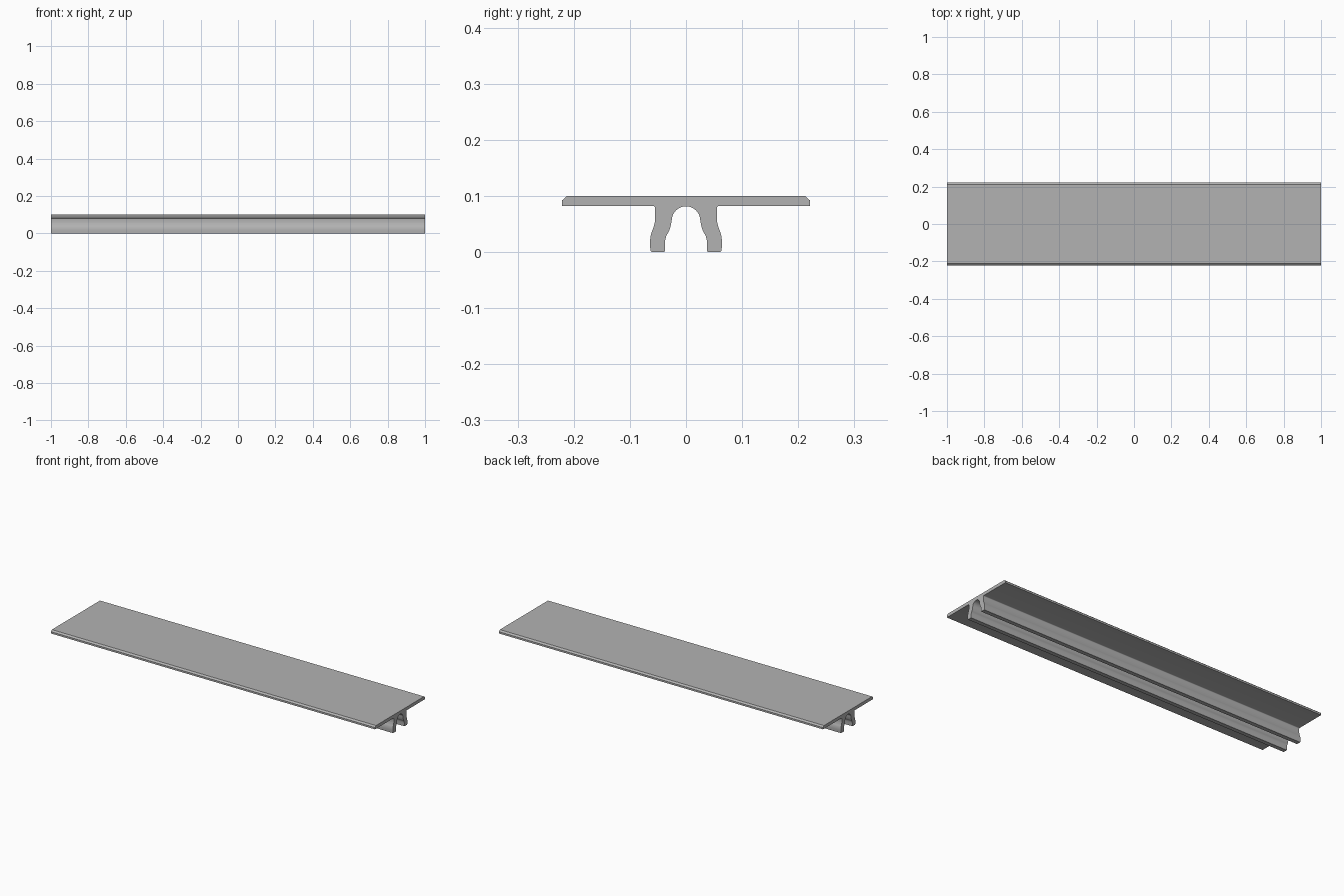
import bpy, bmesh, math
from mathutils import Vector

cube = bpy.data.objects.get("Cube")
if cube:
    bpy.data.objects.remove(cube)

LENGTH = 2.0

grey = bpy.data.materials.new("plain grey")
grey.use_nodes = True
grey.diffuse_color = (0.45, 0.45, 0.45, 1)
grey.node_tree.nodes["Principled BSDF"].inputs["Base Color"].default_value = grey.diffuse_color


def smooth_path(points, steps=5):
    """Rounded curve passing through every point."""
    pts = [Vector(p) for p in points]
    pts = [pts[0]] + pts + [pts[-1]]
    out = []
    for a, b, c, d in zip(pts, pts[1:], pts[2:], pts[3:]):
        for i in range(steps):
            t = i / steps
            out.append(0.5 * (2 * b + (c - a) * t + (2 * a - 5 * b + 4 * c - d) * t * t
                              + (3 * b - a - 3 * c + d) * t ** 3))
    return out + [pts[-1]]


def arc(cy, cz, radius, start, end, steps):
    angles = [math.radians(start + (end - start) * i / steps) for i in range(steps + 1)]
    return [Vector((cy + radius * math.cos(a), cz + radius * math.sin(a))) for a in angles]


# Half of the cross-section (y, z): chamfered plate edge, then the clip leg
half = [Vector(p) for p in [(0.212, 0.1), (0.221, 0.092), (0.221, 0.082)]]
half += arc(0.059, 0.078, 0.004, 90, 180, 4)                      # fillet under the plate
half += smooth_path([(0.055, 0.056), (0.058, 0.044), (0.062, 0.033),
                     (0.064, 0.020), (0.0635, 0.003)])            # outer side of the leg
half += [Vector(p) for p in [(0.0615, 0), (0.039, 0), (0.037, 0.003)]]  # foot
half += smooth_path([(0.037, 0.021), (0.035, 0.029), (0.030, 0.038),
                     (0.027, 0.048)])                             # inner side of the leg
half += arc(0, 0.056, 0.0255, 0, 90, 10)                          # arch between the legs

# Mirror the half, then extrude it along the length
outline = half + [Vector((-p.x, p.y)) for p in reversed(half[:-1])]
bm = bmesh.new()
end_face = bm.faces.new([bm.verts.new((-LENGTH / 2, p.x, p.y)) for p in outline])
extruded = bmesh.ops.extrude_face_region(bm, geom=[end_face], use_keep_orig=True)
new_verts = [g for g in extruded["geom"] if isinstance(g, bmesh.types.BMVert)]
bmesh.ops.translate(bm, verts=new_verts, vec=(LENGTH, 0, 0))
bmesh.ops.recalc_face_normals(bm, faces=bm.faces)
mesh = bpy.data.meshes.new("cover_strip")
bm.to_mesh(mesh)
bm.free()
mesh.materials.append(grey)

strip = bpy.data.objects.new("cover_strip", mesh)
bpy.context.collection.objects.link(strip)
bpy.context.view_layer.objects.active = strip
strip.select_set(True)
bpy.ops.object.shade_smooth_by_angle(angle=math.radians(30))
